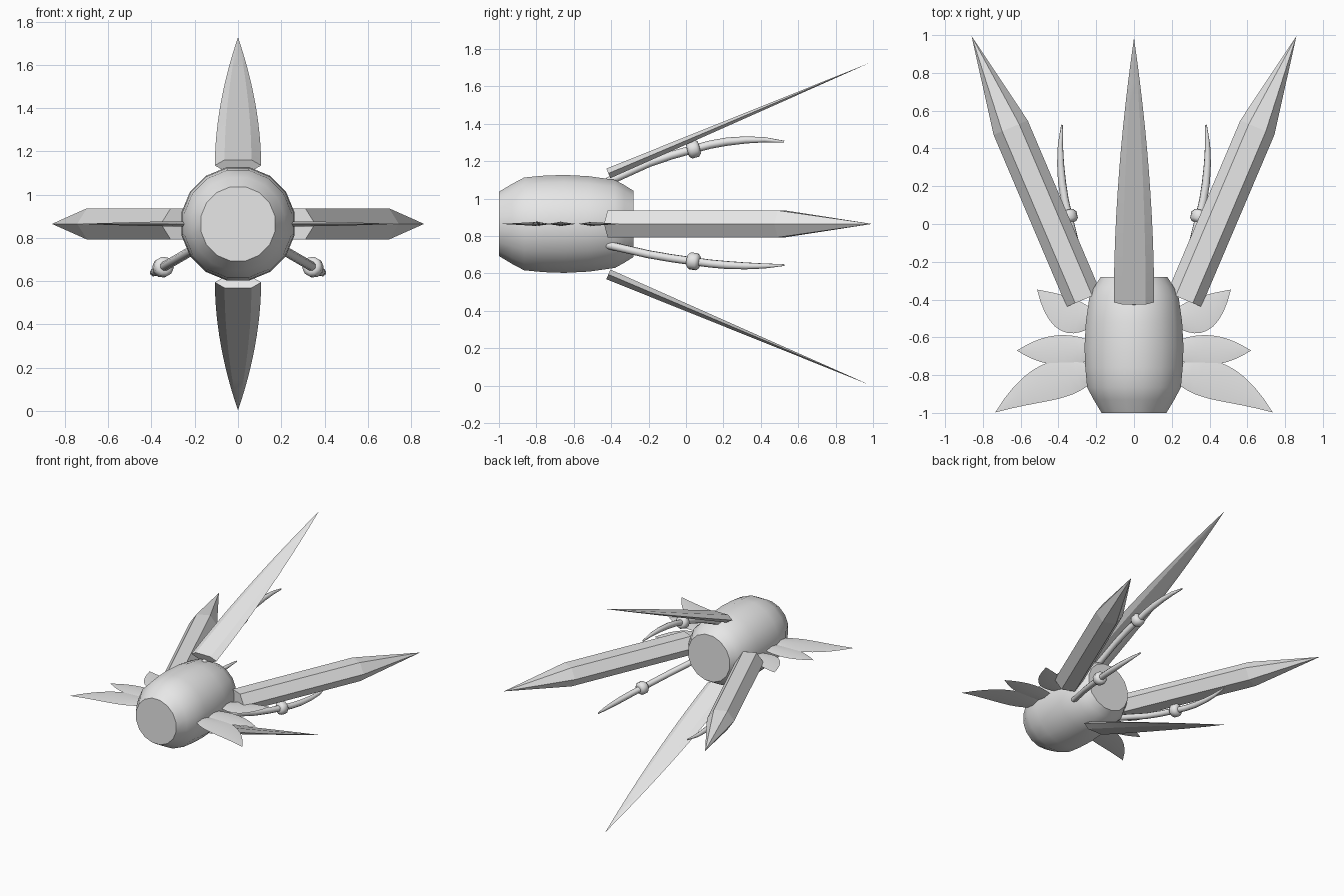
import bpy, bmesh, math
from mathutils import Vector

if "Cube" in bpy.data.objects:
    bpy.data.objects.remove(bpy.data.objects["Cube"])

CZ = 0.865
TILT = math.radians(23)
grey = bpy.data.materials.new("light_grey")
grey.diffuse_color = (0.8, 0.8, 0.8, 1)
grey.use_nodes = True
grey.node_tree.nodes["Principled BSDF"].inputs["Base Color"].default_value = grey.diffuse_color


def place(angle, r, y, t):
    """Radial / axial / tangential coordinates around the body axis."""
    a = math.radians(angle)
    return Vector((r * math.cos(a) - t * math.sin(a), y,
                   CZ + r * math.sin(a) + t * math.cos(a)))


def loft(name, rings, smooth=None):
    bm = bmesh.new()
    vs = [[bm.verts.new(p) for p in ring] for ring in rings]
    n = len(rings[0])
    for a, b in zip(vs, vs[1:]):
        for i in range(n):
            j = (i + 1) % n
            bm.faces.new((a[i], a[j], b[j], b[i]))
    bm.faces.new(vs[0][::-1])
    bm.faces.new(vs[-1])
    bmesh.ops.remove_doubles(bm, verts=bm.verts, dist=1e-5)
    bmesh.ops.recalc_face_normals(bm, faces=bm.faces)
    me = bpy.data.meshes.new(name)
    bm.to_mesh(me)
    bm.free()
    me.materials.append(grey)
    ob = bpy.data.objects.new(name, me)
    bpy.context.collection.objects.link(ob)
    if smooth:
        bpy.ops.object.select_all(action='DESELECT')
        ob.select_set(True)
        bpy.context.view_layer.objects.active = ob
        bpy.ops.object.shade_smooth_by_angle(angle=math.radians(smooth))
    return ob


def circle(n, r, off=0.0):
    return [(r * math.cos((i + off) * math.tau / n),
             r * math.sin((i + off) * math.tau / n)) for i in range(n)]


# barrel body
profile = [(-1, .175), (-.93, .218), (-.865, .253), (-.76, .263), (-.65, .267),
           (-.52, .26), (-.38, .24), (-.33, .212), (-.28, .18)]
loft("barrel_body", [[place(0, x, y, z) for x, z in circle(16, r, .5)]
                     for y, r in profile], 40)


def tilted(angle, r, y, p, t, tilt):
    """Point offset p across a tilted axis and t tangentially."""
    return place(angle, r + p * math.cos(tilt), y - p * math.sin(tilt), t)


# hexagonal side blades
for side, ang in (("right", 0), ("left", 180)):
    rings = []
    for r, y, k in ((.266, -.40, 1), (.653, .51, 1), (.86, .995, 0)):
        hexa = [(.098, 0), (.049, .072), (-.049, .072),
                (-.098, 0), (-.049, -.072), (.049, -.072)]
        rings.append([tilted(ang, r, y, p * k, t * k, TILT) for p, t in hexa])
    loft(side + "_blade", rings)

# thin curved blades above and below
for side, ang in (("top", 90), ("bottom", 270)):
    rings = []
    for i in range(13):
        s = i / 12
        w, h = .107 * (1 - s ** 1.9), .028 * (1 - s)
        sec = [(0, w), (h, .58 * w), (h, -.58 * w),
               (0, -w), (-h, -.58 * w), (-h, .58 * w)]
        rings.append([tilted(ang, .27 + .592 * s, -.415 + 1.4 * s, p, t, TILT)
                      for p, t in sec])
    loft(side + "_blade", rings, 20)

# three curved prongs with collars
path = [(-.42, .225, .022), (-.2, .325, .022), (-.08, .366, .022), (.04, .4, .022),
        (.13, .424, .022), (.22, .44, .022), (.32, .449, .019),
        (.42, .45, .014), (.525, .44, .005)]
for k, ang in enumerate((90, 210, 330)):
    rings = []
    for i, (y, r, rad) in enumerate(path):
        a, b = path[max(i - 1, 0)], path[min(i + 1, len(path) - 1)]
        tilt = math.atan2(b[1] - a[1], b[0] - a[0])
        rings.append([tilted(ang, r, y, p, t, tilt) for p, t in circle(8, rad)])
    loft(f"prong_{k + 1}", rings, 50)
    tilt = math.radians(15)
    rings = [[tilted(ang, .4 + d * math.sin(tilt), .04 + d * math.cos(tilt), p, t, tilt)
              for p, t in circle(10, rad)]
             for d, rad in ((-.034, .02), (-.032, .034), (-.018, .047),
                            (.018, .047), (.032, .034), (.034, .02))]
    loft(f"prong_collar_{k + 1}", rings, 50)


def bezier(c, s):
    a, b, d, e = [Vector(p) for p in c]
    u = 1 - s
    return a * u**3 + b * 3 * u * u * s + d * 3 * u * s * s + e * s**3


# flat petal fins, three on each side: rear edge and front edge curves
petals = [
    (((.2, -.76), (.40, -.66), (.58, -.74), (.735, -.998)),
     ((.2, -.82), (.34, -.95), (.45, -.92), (.735, -.998))),
    (((.2, -.63), (.35, -.56), (.48, -.58), (.62, -.67)),
     ((.2, -.71), (.35, -.77), (.48, -.76), (.62, -.67))),
    (((.2, -.47), (.27, -.40), (.38, -.37), (.513, -.347)),
     ((.2, -.53), (.34, -.63), (.46, -.58), (.513, -.347))),
]
for side, ang in (("right", 0), ("left", 180)):
    for k, (up, lo) in enumerate(petals):
        rings = []
        for i in range(11):
            s = i / 10
            a, b = bezier(up, s), bezier(lo, s)
            m, h = (a + b) / 2, .012 * (1 - s ** 2)
            rings.append([place(ang, a.x, a.y, 0), place(ang, m.x, m.y, h),
                          place(ang, b.x, b.y, 0), place(ang, m.x, m.y, -h)])
        loft(f"{side}_petal_{k + 1}", rings, 30)
